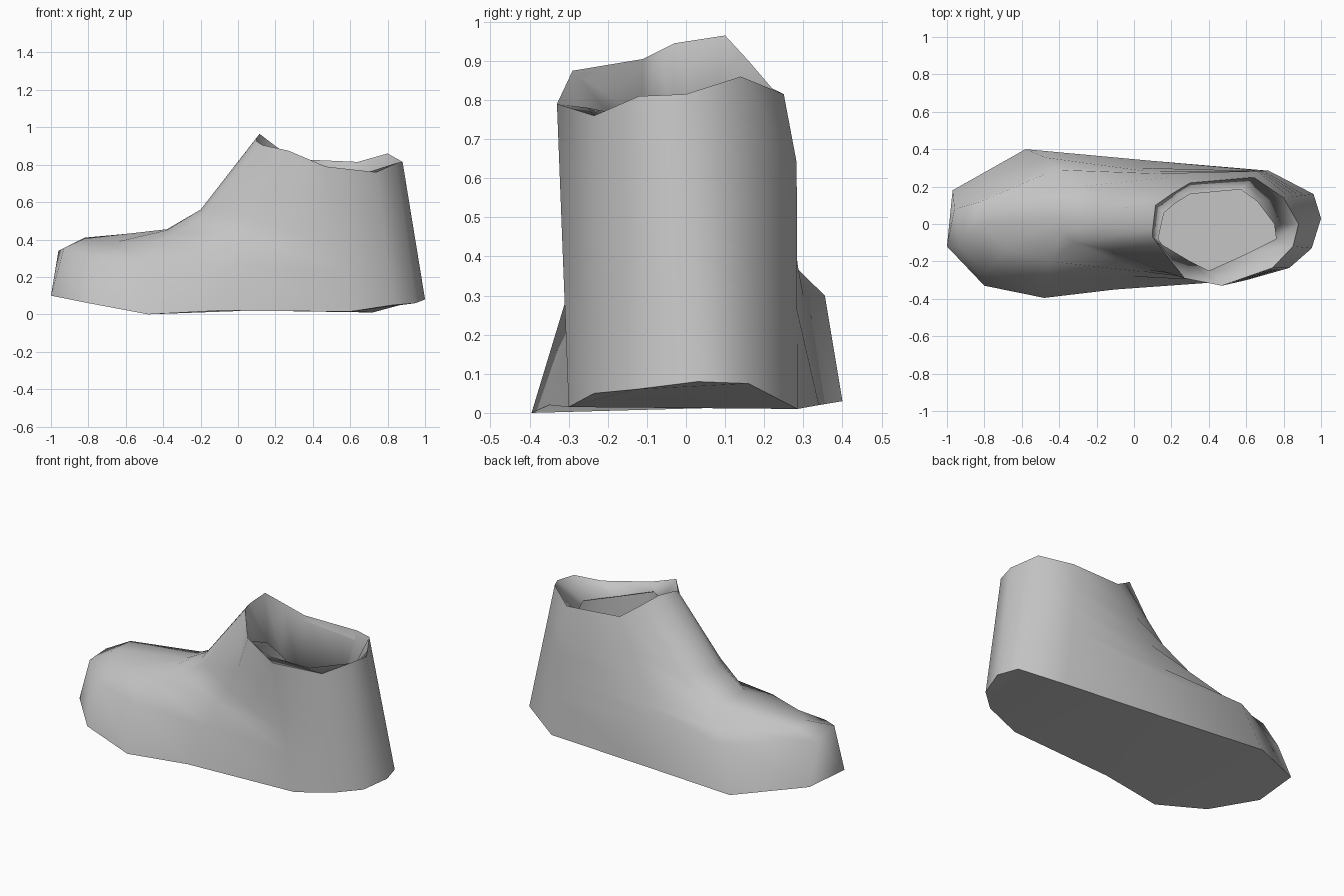
import bpy
import bmesh
from mathutils import Vector

cube = bpy.data.objects.get("Cube")
if cube:
    bpy.data.objects.remove(cube, do_unlink=True)

# Sole outline, from the toe round the far side and heel, back to the toe
sole = [(-1, -.12, .1), (-.97, .18, .1), (-.58, .4, .03), (.07, .34, .02),
        (.72, .285, .01), (.96, .16, .075), (1, .03, .08), (.95, -.13, .06),
        (.83, -.235, .05), (.6, -.3, .015), (-.1, -.35, .02),
        (-.48, -.395, 0), (-.8, -.33, .06)]

# Uneven ankle rim, in the same order
rim = [(.1, -.03, .945), (.115, .1, .965), (.2, .16, .9), (.3, .22, .83),
       (.64, .25, .815), (.8, .14, .86), (.88, 0, .815), (.85, -.12, .81),
       (.74, -.235, .76), (.47, -.33, .79), (.27, -.29, .875),
       (.13, -.11, .905), (.1, -.07, .925)]

# Inner edge of the lining, shallow on the near side and deep on the far side
lining = [(.14, -.03, .72), (.16, .06, .68), (.22, .11, .6), (.3, .16, .48),
          (.57, .185, .48), (.66, .12, .55), (.75, 0, .64), (.76, -.08, .69),
          (.6, -.16, .73), (.4, -.25, .78), (.3, -.2, .77),
          (.15, -.11, .75), (.13, -.08, .73)]

# Columns that bend over the foot: side edge, dome, saddle, instep
bends = {
    0: [(-.93, -.12, .355), (-.82, 0, .405), (-.38, .03, .455), (-.2, -.02, .56)],
    1: [(-.96, .08, .34), (-.82, .12, .41), (-.38, .12, .45), (-.18, .08, .56)],
    2: [(-.47, .355, .3), (-.42, .29, .345), (-.3, .2, .44), (-.1, .18, .55)],
    3: [(.02, .3, .3), (.06, .283, .37), (.12, .27, .5), (.2, .25, .65)],
    10: [(-.02, -.28, .25), (.04, -.255, .4), (.1, -.25, .5), (.18, -.26, .65)],
    11: [(-.47, -.31, .28), (-.45, -.2, .39), (-.32, -.1, .44), (-.14, -.14, .55)],
    12: [(-.78, -.25, .3), (-.68, -.13, .38), (-.38, -.04, .45), (-.19, -.08, .55)],
}
# The far ankle side stays upright before it leans in
ankle_knee = Vector((.66, .283, .64))


def column(index):
    """Points up one column; the heel columns are straight."""
    low, high = Vector(sole[index]), Vector(rim[index])
    if index in bends:
        middle = [Vector(point) for point in bends[index]]
    elif index == 4:
        middle = [low.lerp(ankle_knee, t) for t in (.4, .6, .8, 1)]
    else:
        middle = [low.lerp(high, t) for t in (.3, .45, .6, .8)]
    return [low, *middle, high, Vector(lining[index])]


def loft(bm, columns):
    """Join neighbouring columns of points with quads all the way round."""
    grid = [[bm.verts.new(point) for point in col] for col in columns]
    for index, col in enumerate(grid):
        after = grid[(index + 1) % len(grid)]
        for row in range(len(col) - 1):
            bm.faces.new((col[row], after[row], after[row + 1], col[row + 1]))
    return grid


# Boot shell with an open ankle
bm = bmesh.new()
grid = loft(bm, [column(index) for index in range(len(sole))])

# Sole in three panels: toe, middle and raised heel
for panel in ((11, 12, 0, 1, 2), (2, 3, 4, 9, 10, 11), (4, 5, 6, 7, 8, 9)):
    bm.faces.new([grid[index][0] for index in panel])
bmesh.ops.recalc_face_normals(bm, faces=bm.faces)
mesh = bpy.data.meshes.new("boot_shell")
bm.to_mesh(mesh)
bm.free()
boot = bpy.data.objects.new("boot_shell", mesh)
bpy.context.collection.objects.link(boot)

# Plain grey material
grey = bpy.data.materials.new("light_grey")
grey.use_nodes = True
colour = (.55, .55, .55, 1)
grey.diffuse_color = colour
grey.node_tree.nodes["Principled BSDF"].inputs["Base Color"].default_value = colour
mesh.materials.append(grey)

# Smooth upper with a crisp sole and rim
bpy.context.view_layer.objects.active = boot
boot.select_set(True)
bpy.ops.object.shade_smooth_by_angle(angle=1.2)

# Thin wall thickness gives the boot an inside
wall = boot.modifiers.new("wall", 'SOLIDIFY')
wall.thickness = .008
wall.offset = -1
